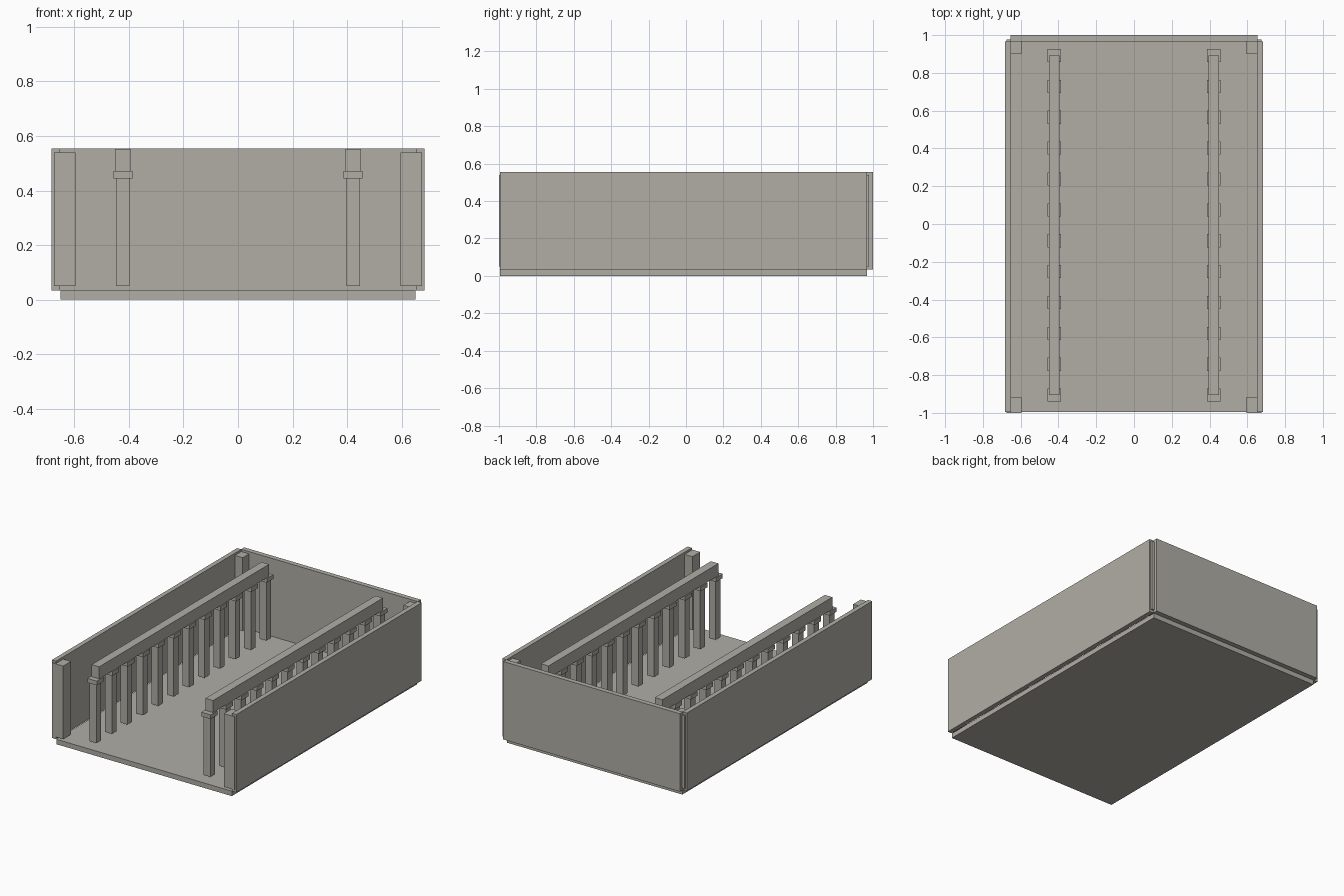
import bpy

if "Cube" in bpy.data.objects:
    bpy.data.objects.remove(bpy.data.objects["Cube"])

stone = bpy.data.materials.new("warm grey stone")
stone.diffuse_color = (0.44, 0.42, 0.38, 1.0)
stone.use_nodes = True
stone.node_tree.nodes["Principled BSDF"].inputs["Base Color"].default_value = stone.diffuse_color


def box(name, x, y, z):
    """Box from (min, max) ranges on each axis."""
    verts = [(a, b, c) for c in z for b in y for a in x]
    faces = [(0, 2, 3, 1), (4, 5, 7, 6), (0, 1, 5, 4),
             (2, 6, 7, 3), (0, 4, 6, 2), (1, 3, 7, 5)]
    mesh = bpy.data.meshes.new(name)
    mesh.from_pydata(verts, [], faces)
    mesh.materials.append(stone)
    ob = bpy.data.objects.new(name, mesh)
    bpy.context.collection.objects.link(ob)
    return ob


def around(c, width):
    return (c - width / 2, c + width / 2)


# Floor slab and back wall
box("floor", (-0.65, 0.65), (-0.994, 0.967), (0.0, 0.033))
box("back_wall", (-0.654, 0.654), (0.967, 1.0), (0.033, 0.555))

POSTS = 12
Y0, Y1 = -0.906, 0.892

for side, s in (("left", -1), ("right", 1)):
    # Side wall
    box(f"{side}_wall", around(s * 0.668, 0.031), (-0.994, 0.967), (0.033, 0.555))

    # Corner posts, showing in the notch between the walls
    for end, y in (("front", (-1.0, -0.917)), ("back", (0.9, 0.978))):
        box(f"{side}_{end}_corner_post", around(s * 0.635, 0.08), y, (0.05, 0.54))

    # Railing: balusters with cap blocks under a top rail
    rx = s * 0.422
    for i in range(POSTS):
        y = Y0 + (Y1 - Y0) * i / (POSTS - 1)
        box(f"{side}_baluster_{i + 1}", around(rx, 0.05), around(y, 0.05), (0.05, 0.444))
        box(f"{side}_baluster_cap_{i + 1}", around(rx, 0.07), around(y, 0.07), (0.444, 0.472))
    box(f"{side}_rail", around(rx, 0.056), (Y0, Y1), (0.472, 0.553))
